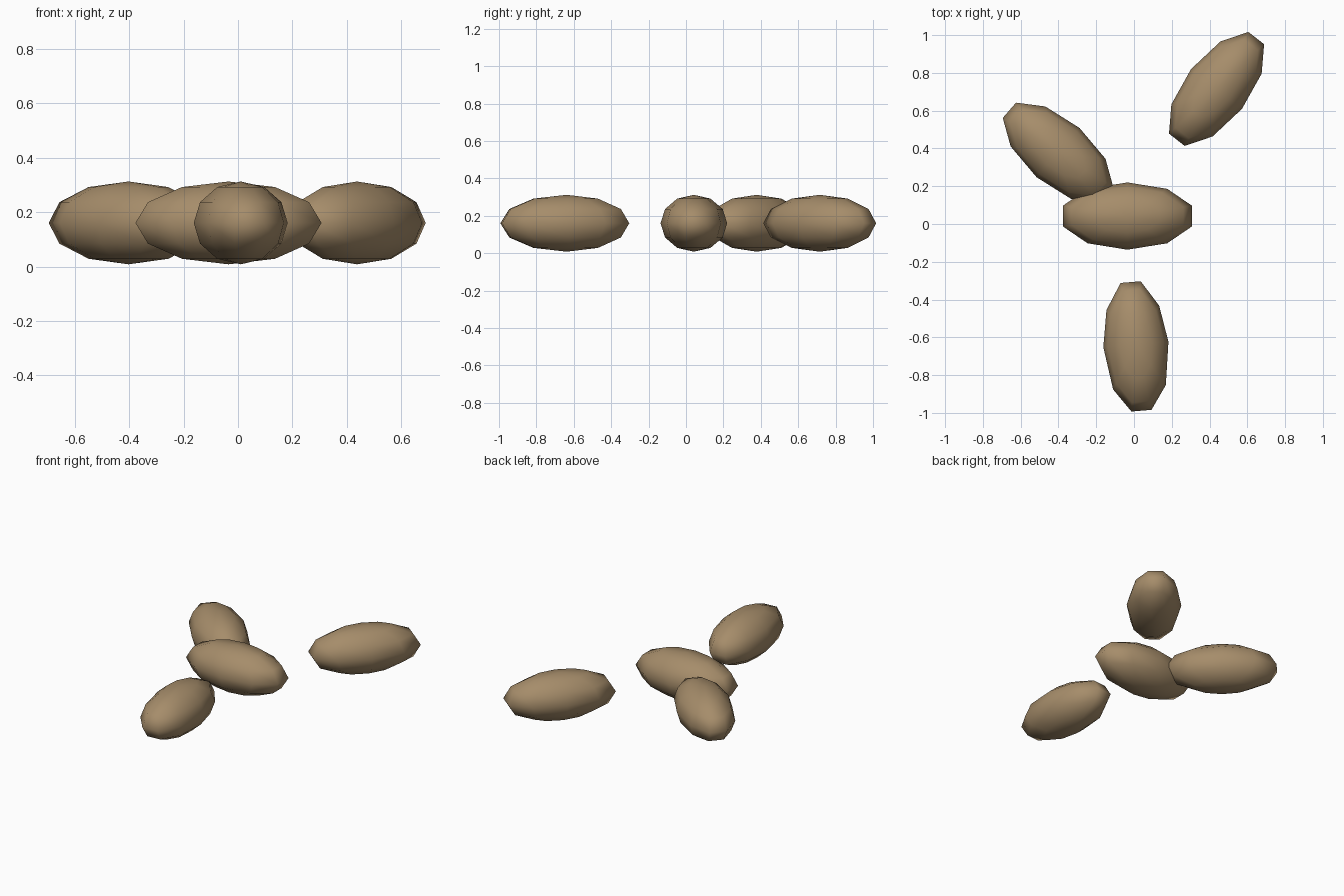
import bpy
import math

cube = bpy.data.objects.get("Cube")
if cube:
    bpy.data.objects.remove(cube, do_unlink=True)

# Warm brown used on every stone
brown = bpy.data.materials.new("warm_brown")
brown.use_nodes = True
color = (0.38, 0.265, 0.145, 1)
brown.diffuse_color = color
bsdf = brown.node_tree.nodes["Principled BSDF"]
bsdf.inputs["Base Color"].default_value = color
bsdf.inputs["Roughness"].default_value = 0.9

HALF_LENGTH, HALF_HEIGHT, CENTRE_Z = 0.359, 0.152, 0.16


def stone(name, x, y, angle, half_width, point=0.0):
    """Long low-poly pebble; 'point' sharpens the +length end and blunts the other."""
    bpy.ops.mesh.primitive_uv_sphere_add(segments=10, ring_count=6, radius=1)
    obj = bpy.context.object
    obj.name = name
    for v in obj.data.vertices:
        bend = abs(math.sin(2 * math.atan2(v.co.y, v.co.x))) * math.hypot(v.co.x, v.co.y)
        v.co.x = v.co.x * HALF_LENGTH - point * bend
        v.co.y *= half_width
        v.co.z *= HALF_HEIGHT
    obj.location = (x, y, CENTRE_Z)
    obj.rotation_euler.z = math.radians(angle)
    obj.data.materials.append(brown)
    bpy.ops.object.shade_smooth()
    return obj


# Four scattered stones
stone("middle_stone", -0.035, 0.042, 0, 0.178)
stone("front_stone", 0.01, -0.638, 94.8, 0.173, point=0.017)
stone("back_right_stone", -0.402, 0.378, 139, 0.173)
stone("back_left_stone", 0.437, 0.715, 52, 0.171)
